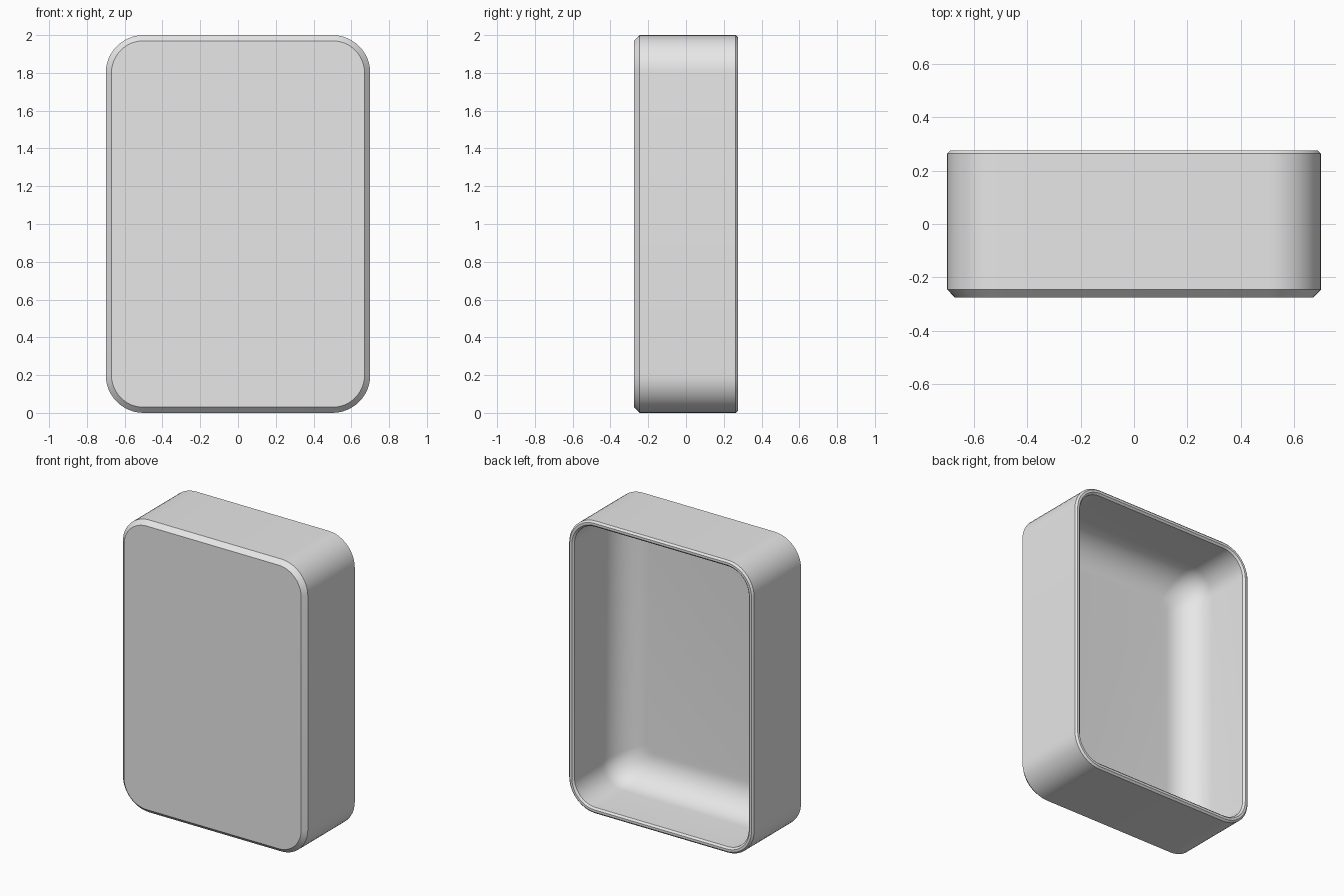
import bpy, bmesh, math

cube = bpy.data.objects.get("Cube")
if cube:
    bpy.data.objects.remove(cube, do_unlink=True)

HALF_W, HALF_H, HALF_D = 0.70, 1.0, 0.275
CORNER = 0.20      # outer corner radius
WALL = 0.04        # wall and floor thickness
FILLET = 0.20      # soft curve between inner walls and floor
EDGE = 0.012       # small chamfers on the rim
FRONT = 0.03       # chamfer around the front face
STEPS = 12

grey = bpy.data.materials.new("plain grey")
grey.use_nodes = True
colour = (0.8, 0.8, 0.8, 1)
grey.diffuse_color = colour
grey.node_tree.nodes["Principled BSDF"].inputs["Base Color"].default_value = colour


def rounded_loop(bm, inset, y, radius):
    """Rounded rectangle of vertices in an upright plane."""
    w, h = HALF_W - inset - radius, HALF_H - inset - radius
    loop = []
    for quarter, (sx, sz) in enumerate([(1, 1), (-1, 1), (-1, -1), (1, -1)]):
        for i in range(STEPS + 1):
            a = (quarter + i / STEPS) * math.pi / 2
            loop.append(bm.verts.new((sx * w + radius * math.cos(a), y,
                                      HALF_H + sz * h + radius * math.sin(a))))
    return loop


# Section through the wall: inset, depth and corner radius
section = [
    (FRONT, -HALF_D, CORNER - FRONT),
    (0, -HALF_D + FRONT, CORNER),
    (0, HALF_D - EDGE, CORNER),
    (EDGE, HALF_D, CORNER - EDGE),
    (WALL - EDGE, HALF_D, CORNER - WALL + EDGE),
    (WALL, HALF_D - EDGE, CORNER - WALL),
]
floor_y = -HALF_D + WALL
for i in range(STEPS + 1):
    a = i / STEPS * math.pi / 2
    run = 1 - math.cos(a)
    section.append((WALL + FILLET * run, floor_y + FILLET * (1 - math.sin(a)),
                    CORNER - WALL - 0.10 * run))

# Open-backed shell
bm = bmesh.new()
loops = [rounded_loop(bm, *s) for s in section]
n = len(loops[0])
for a, b in zip(loops, loops[1:]):
    for i in range(n):
        j = (i + 1) % n
        bm.faces.new((a[i], a[j], b[j], b[i]))
bm.faces.new(loops[0])
bm.faces.new(loops[-1])
bmesh.ops.recalc_face_normals(bm, faces=bm.faces)
mesh = bpy.data.meshes.new("open_case")
bm.to_mesh(mesh)
bm.free()
mesh.materials.append(grey)
case = bpy.data.objects.new("open_case", mesh)
bpy.context.collection.objects.link(case)

bpy.ops.object.select_all(action="DESELECT")
case.select_set(True)
bpy.context.view_layer.objects.active = case
bpy.ops.object.shade_smooth_by_angle(angle=math.radians(30))
